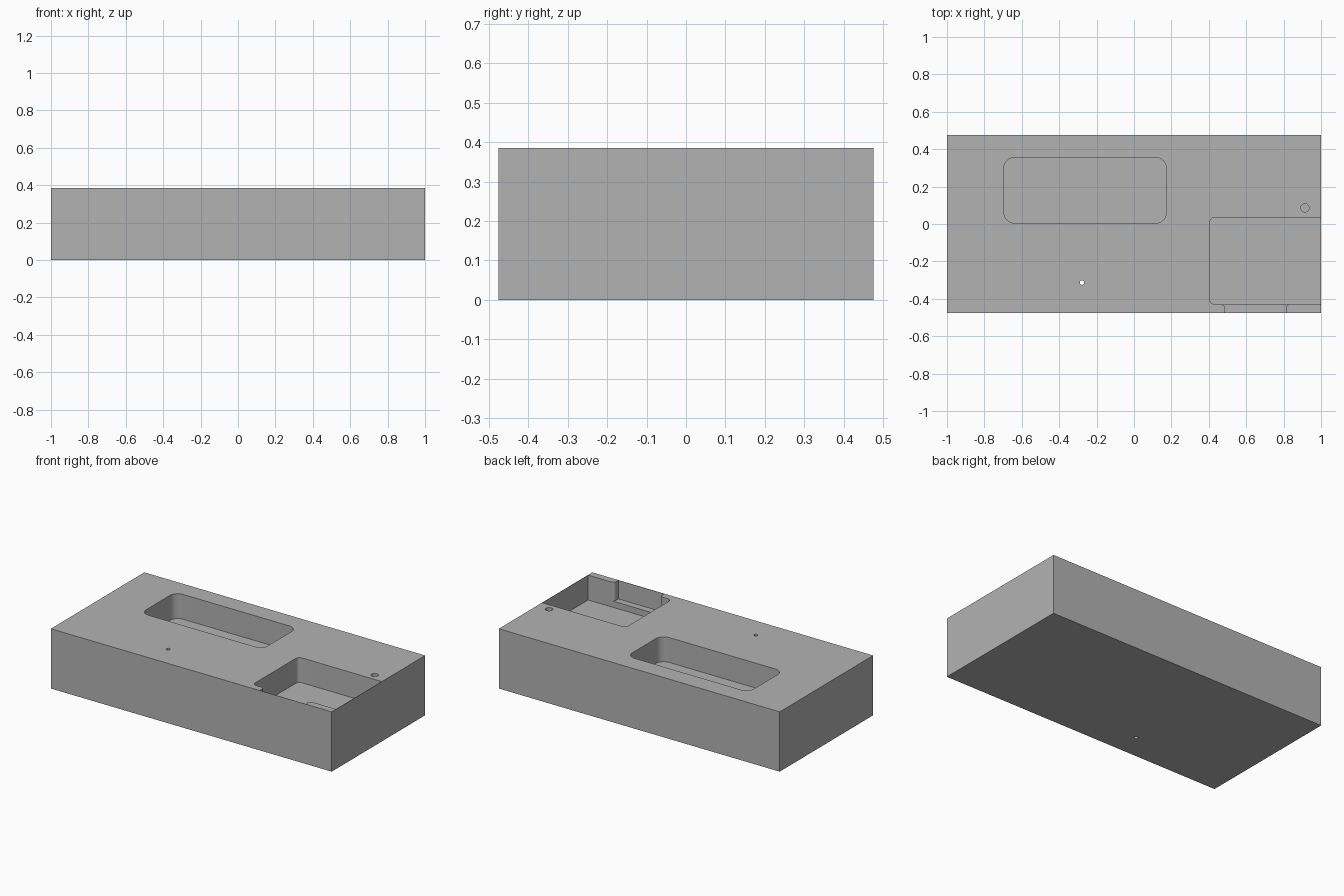
import bpy, bmesh, math
from mathutils import Vector

default = bpy.data.objects.get("Cube")
if default:
    bpy.data.objects.remove(default, do_unlink=True)

HEIGHT = 0.385
HALF_X, HALF_Y = 1.0, 0.475
SKIN = 0.002  # thin outer wall left beside the open pocket

grey = bpy.data.materials.new("plain_grey")
grey.use_nodes = True
grey.diffuse_color = (0.45, 0.45, 0.45, 1)
grey.node_tree.nodes["Principled BSDF"].inputs["Base Color"].default_value = (0.45, 0.45, 0.45, 1)


def rounded(corners, steps=8):
    """Outline from square corners (x, y, radius)."""
    points = []
    for i, (x, y, r) in enumerate(corners):
        p = Vector((x, y))
        if r == 0:
            points.append(p)
            continue
        before = (Vector(corners[i - 1][:2]) - p).normalized()
        after = (Vector(corners[(i + 1) % len(corners)][:2]) - p).normalized()
        centre = p + r * (before + after)
        for s in range(steps + 1):
            a = math.pi / 2 * s / steps
            points.append(centre - r * (after * math.cos(a) + before * math.sin(a)))
    return points


def circle(x, y, r, sides=32):
    return [Vector((x + r * math.cos(2 * math.pi * i / sides),
                    y + r * math.sin(2 * math.pi * i / sides))) for i in range(sides)]


def prism(name, outline, bottom, top):
    bm = bmesh.new()
    face = bm.faces.new([bm.verts.new((p.x, p.y, bottom)) for p in outline])
    side = bmesh.ops.extrude_face_region(bm, geom=[face])
    verts = [g for g in side["geom"] if isinstance(g, bmesh.types.BMVert)]
    bmesh.ops.translate(bm, verts=verts, vec=(0, 0, top - bottom))
    bmesh.ops.recalc_face_normals(bm, faces=bm.faces)
    mesh = bpy.data.meshes.new(name)
    bm.to_mesh(mesh)
    bm.free()
    mesh.materials.append(grey)
    obj = bpy.data.objects.new(name, mesh)
    bpy.context.collection.objects.link(obj)
    return obj


def box(x0, x1, y0, y1, left_r=0, right_r=0):
    return rounded([(x0, y0, left_r), (x1, y0, right_r), (x1, y1, right_r), (x0, y1, left_r)])


# Solid block
block = prism("block", box(-HALF_X, HALF_X, -HALF_Y, HALF_Y), 0, HEIGHT)

# Relief beside the square pocket, flaring into it with rounded shoulders
y_front, y_lip, y_in = -HALF_Y + SKIN, -0.43, -0.40
relief = rounded([(0.487, y_front, 0), (0.812, y_front, 0), (0.812, y_lip, 0.022),
                  (0.86, y_lip, 0), (0.86, y_in, 0), (0.44, y_in, 0),
                  (0.44, y_lip, 0), (0.487, y_lip, 0.022)])

# Recesses: outline and depth from the top face
recesses = {
    "long_pocket": (box(-0.695, 0.172, 0.005, 0.355, 0.055, 0.055), 0.16),
    "square_pocket": (box(0.405, HALF_X - SKIN, y_lip, 0.035, 0.027), 0.16),
    "relief": (relief, 0.12),
    "blind_hole": (circle(0.914, 0.086, 0.022), 0.1),
    "through_hole": (circle(-0.278, -0.313, 0.012), HEIGHT + 0.1),
}
bpy.context.view_layer.objects.active = block
for name, (outline, depth) in recesses.items():
    cutter = prism(name + "_cutter", outline, HEIGHT - depth, HEIGHT + 0.1)
    cutter.hide_render = True
    cut = block.modifiers.new(name, "BOOLEAN")
    cut.operation = "DIFFERENCE"
    cut.solver = "EXACT"
    cut.object = cutter
    bpy.ops.object.modifier_apply(modifier=cut.name)
    bpy.data.objects.remove(cutter, do_unlink=True)

block.select_set(True)
bpy.ops.object.shade_smooth_by_angle(angle=math.radians(30))
